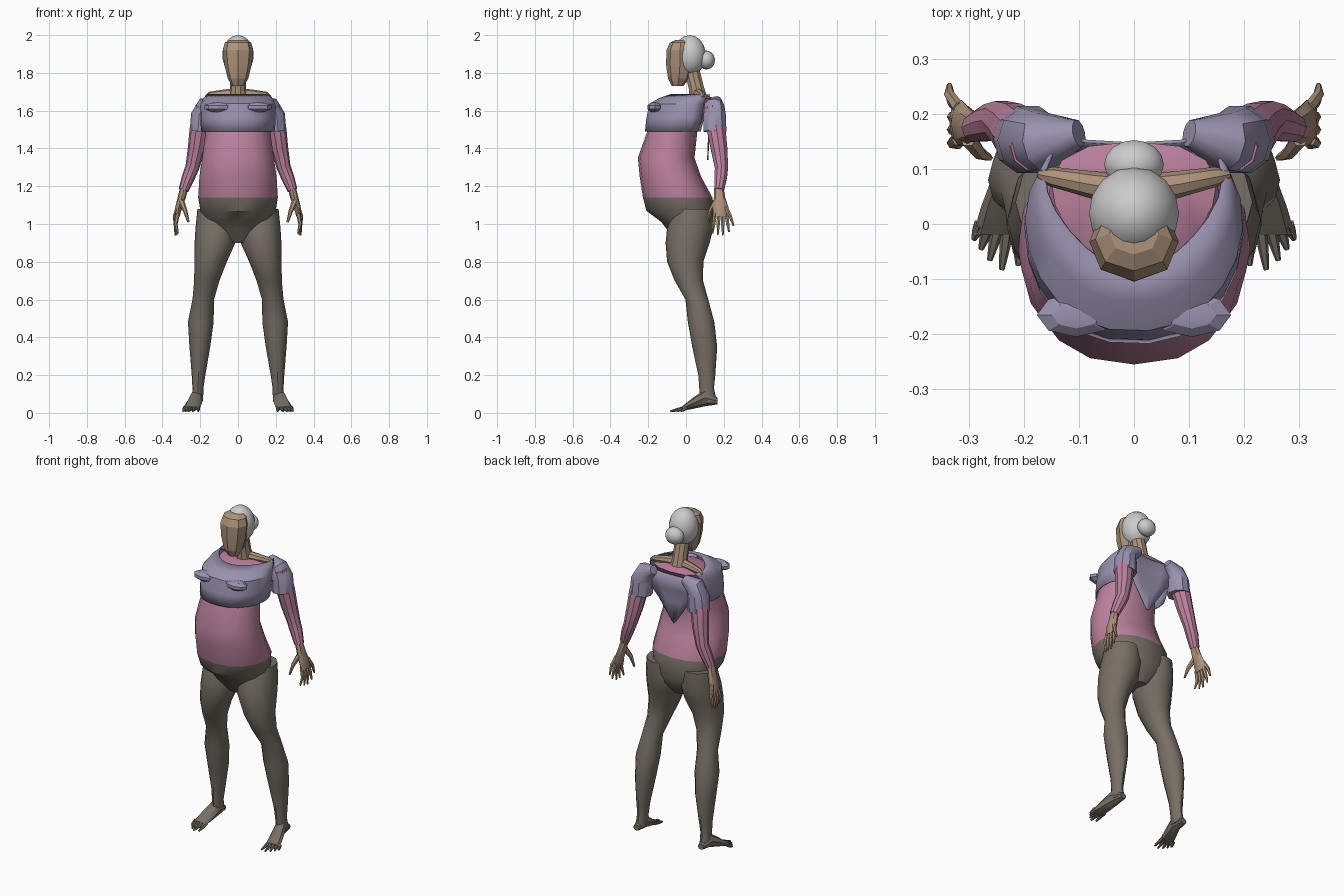
import bpy
import bmesh
from math import sin, cos, pi, radians
from mathutils import Vector

default_cube = bpy.data.objects.get("Cube")
if default_cube:
    bpy.data.objects.remove(default_cube, do_unlink=True)


def make_material(name, red, green, blue):
    material = bpy.data.materials.new(name)
    material.use_nodes = True
    colour = (red, green, blue, 1)
    material.diffuse_color = colour
    material.node_tree.nodes["Principled BSDF"].inputs["Base Color"].default_value = colour
    return material


skin = make_material("skin tan", .42, .29, .2)
pink = make_material("shirt pink", .5, .22, .34)
lavender = make_material("shawl lavender", .32, .285, .43)
grey_brown = make_material("trouser grey brown", .185, .158, .13)
silver = make_material("hair silver", .6, .6, .6)


def finish(name, bm, materials, mirror=False, thickness=0, angle=35):
    """Turn a bmesh into a named, shaded object, optionally mirrored in x."""
    bmesh.ops.recalc_face_normals(bm, faces=bm.faces)
    mesh = bpy.data.meshes.new(name)
    bm.to_mesh(mesh)
    bm.free()
    for material in materials:
        mesh.materials.append(material)
    obj = bpy.data.objects.new(name, mesh)
    bpy.context.collection.objects.link(obj)
    bpy.ops.object.select_all(action='DESELECT')
    obj.select_set(True)
    bpy.context.view_layer.objects.active = obj
    bpy.ops.object.shade_smooth_by_angle(angle=radians(angle))
    if thickness:
        solid = obj.modifiers.new("thickness", 'SOLIDIFY')
        solid.thickness = thickness
        solid.offset = 0
    if mirror:
        obj.modifiers.new("mirror", 'MIRROR')
    return obj


def skin_rings(bm, rings, closed=True, caps=True):
    """Join successive rings of points with quads."""
    rows = [[bm.verts.new(point) for point in ring] for ring in rings]
    count = len(rows[0])
    for low, high in zip(rows, rows[1:]):
        for i in range(count if closed else count - 1):
            j = (i + 1) % count
            bm.faces.new((low[i], low[j], high[j], high[i]))
    if caps:
        bm.faces.new(rows[0])
        bm.faces.new(rows[-1])


def level_ring(z, width, front, back, taper=0, centre=0, sides=16, power=.85,
               start=0, sweep=2 * pi):
    """Horizontal rounded outline, narrowed towards the front by taper."""
    points = []
    for i in range(sides):
        angle = start + sweep * i / sides
        c, s = cos(angle), sin(angle)
        side = width * abs(c) ** power * (1 if c > 0 else -1)
        side *= 1 - taper * (1 - s) / 2
        points.append((centre + side, (front + back) / 2 + s * (back - front) / 2, z))
    return points


def tube(bm, path, sides=8):
    """Round tube through (x, y, z, radius) stations."""
    spots = [Vector(p[:3]) for p in path]
    rings = []
    for i, spot in enumerate(spots):
        along = (spots[min(i + 1, len(spots) - 1)] - spots[max(i - 1, 0)]).normalized()
        helper = Vector((0, 1, 0)) if abs(along.y) < .8 else Vector((0, 0, 1))
        u = along.cross(helper).normalized()
        v = along.cross(u)
        rings.append([spot + path[i][3] * (u * cos(2 * pi * k / sides) + v * sin(2 * pi * k / sides))
                      for k in range(sides)])
    skin_rings(bm, rings)


def tube_part(name, path, material, sides=8, mirror=False):
    bm = bmesh.new()
    tube(bm, path, sides)
    return finish(name, bm, [material], mirror)


def ball(name, centre, size, material, mirror=False, segments=16, angle=40):
    bm = bmesh.new()
    bmesh.ops.create_uvsphere(bm, u_segments=segments, v_segments=segments // 2 + 1, radius=1)
    bmesh.ops.scale(bm, vec=size, verts=bm.verts)
    bmesh.ops.translate(bm, vec=centre, verts=bm.verts)
    return finish(name, bm, [material], mirror, angle=angle)


# Torso: shirt above the waistline, trousers below
WAIST = 1.14
torso_rows = [
    (.9, .05, -.05, .08, 0), (.97, .15, -.1, .13, 0), (1.01, .19, -.13, .14, .2),
    (1.07, .215, -.21, .145, .15), (WAIST, .222, -.228, .14, .1),
    (1.25, .215, -.245, .08, .1), (1.35, .2, -.255, .045, .1),
    (1.49, .18, -.205, .06, .1), (1.6, .185, -.18, .11, .2),
    (1.665, .19, -.085, .15, .5), (1.68, .08, .02, .11, 0)]
bm = bmesh.new()
skin_rings(bm, [level_ring(*row) for row in torso_rows])
for face in bm.faces:
    face.material_index = 1 if face.calc_center_median().z < WAIST else 0
finish("torso", bm, [pink, grey_brown])

# Legs
leg_rows = [
    (1.08, .1, -.06, .14, .115), (.98, .11, -.1, .145, .115), (.9, .108, -.108, .125, .122),
    (.8, .086, -.1, .092, .145), (.7, .067, -.06, .09, .165), (.6, .057, -.003, .118, .184),
    (.48, .068, .01, .15, .197), (.35, .055, .033, .165, .202), (.2, .036, .065, .155, .209),
    (.13, .029, .07, .148, .212), (.06, .03, .075, .163, .215)]
bm = bmesh.new()
skin_rings(bm, [level_ring(z, w, f, b, 0, c, 12, 1) for z, w, f, b, c in leg_rows])
finish("leg", bm, [grey_brown], mirror=True)

# Feet: sections run from heel to ball, then five long toes
foot_rows = [
    (.167, .216, .02, .045, .08), (.1, .218, .034, .035, .125),
    (.03, .235, .043, .02, .075), (-.02, .247, .045, .012, .035)]
bm = bmesh.new()
skin_rings(bm, [[(c + w * cos(k * pi / 4), y, (low + top) / 2 + (top - low) / 2 * sin(k * pi / 4))
                 for k in range(8)] for y, c, w, low, top in foot_rows])
toe_tips = [(.21, -.075), (.24, -.083), (.262, -.066), (.278, -.046), (.291, -.028)]
for i, (x, y) in enumerate(toe_tips):
    root = .212 + .017 * i
    tube(bm, [(root, 0, .028, .012), ((root + x) / 2, y / 2, .018, .01), (x, y, .009, .005)], 6)
finish("foot", bm, [grey_brown], mirror=True)

# Arms in the shirt sleeves
tube_part("arm", [
    (.18, .14, 1.62, .045), (.205, .16, 1.5, .052), (.22, .175, 1.4, .046),
    (.242, .188, 1.3, .037), (.262, .184, 1.25, .035), (.288, .175, 1.18, .027)],
    pink, 10, mirror=True)

# Hands: flat palm, four fingers and a thumb
bm = bmesh.new()
palm_rows = [(1.2, .022, .15, .197, .283), (1.14, .022, .148, .208, .298),
             (1.09, .019, .14, .225, .313), (1.04, .013, .145, .225, .322)]
skin_rings(bm, [level_ring(z, w, f, b, 0, c, 8, 1) for z, w, f, b, c in palm_rows])
finger_tips = [(.318, .14, .95), (.326, .168, .942), (.33, .195, .94), (.335, .228, .958)]
for i, (x, y, z) in enumerate(finger_tips):
    root = .154 + .02 * i
    tube(bm, [(.319, root, 1.055, .012), (.33, (root + y) / 2, 1.0, .01), (x, y, z, .005)], 6)
tube(bm, [(.318, .21, 1.09, .012), (.335, .235, 1.04, .01), (.335, .252, .99, .005)], 6)
tube(bm, [(.3, .155, 1.12, .016), (.28, .128, 1.07, .012), (.262, .12, 1.01, .006)], 6)
finish("hand", bm, [skin], mirror=True)

# Open-backed shawl around the chest
shawl_rows = [
    (1.49, .205, -.215, .14, .12), (1.56, .208, -.208, .16, .12),
    (1.635, .21, -.192, .17, .15), (1.665, .21, -.14, .172, .3), (1.685, .205, -.08, .172, .5)]
bm = bmesh.new()
skin_rings(bm, [level_ring(*row, start=radians(140), sweep=radians(272)) for row in shawl_rows],
           closed=False, caps=False)
finish("shawl_front", bm, [lavender], thickness=.006)

# Shawl folds over the bust
ball("bust_fold", (.105, -.165, 1.618), (.075, .042, .028), lavender, True, 8, 20)

# Drooping shawl sleeves
tube_part("shawl_sleeve", [
    (.1, .165, 1.655, .025), (.165, .15, 1.622, .055), (.187, .152, 1.575, .062),
    (.192, .153, 1.49, .064)], lavender, 10, mirror=True)

# Pointed panel hanging down the back
bm = bmesh.new()
panel_rows = [(1.655, .17, .165, .145), (1.56, .155, .14, .13),
              (1.48, .1, .12, .122), (1.35, .012, .115, .115)]
skin_rings(bm, [[(w * t, mid + (edge - mid) * t * t, z - .01 * (1 - abs(t)))
                 for t in (-1, -.5, 0, .5, 1)] for z, w, edge, mid in panel_rows],
           closed=False, caps=False)
finish("shawl_back_panel", bm, [lavender], thickness=.006)

# Neck and bare shoulders
tube_part("neck", [(0, .065, 1.65, .055), (0, .055, 1.72, .042), (0, .03, 1.82, .042)], skin, 10)
tube_part("bare_shoulder", [(0, .06, 1.69, .03), (.08, .072, 1.687, .024),
                            (.15, .086, 1.682, .018), (.172, .09, 1.672, .008)], skin, 8, True)

# Faceted face
face_rows = [(1.73, .032, -.075, -.015), (1.77, .054, -.095, .02), (1.84, .072, -.105, .04),
             (1.92, .081, -.104, .04), (1.96, .07, -.085, .03), (1.975, .045, -.055, .02)]
bm = bmesh.new()
skin_rings(bm, [level_ring(*row, sides=8) for row in face_rows])
finish("face", bm, [skin], angle=15)

# Hair and bun
ball("hair", (0, .02, 1.893), (.083, .085, .107), silver)
ball("hair_bun", (0, .108, 1.868), (.055, .045, .05), silver)
